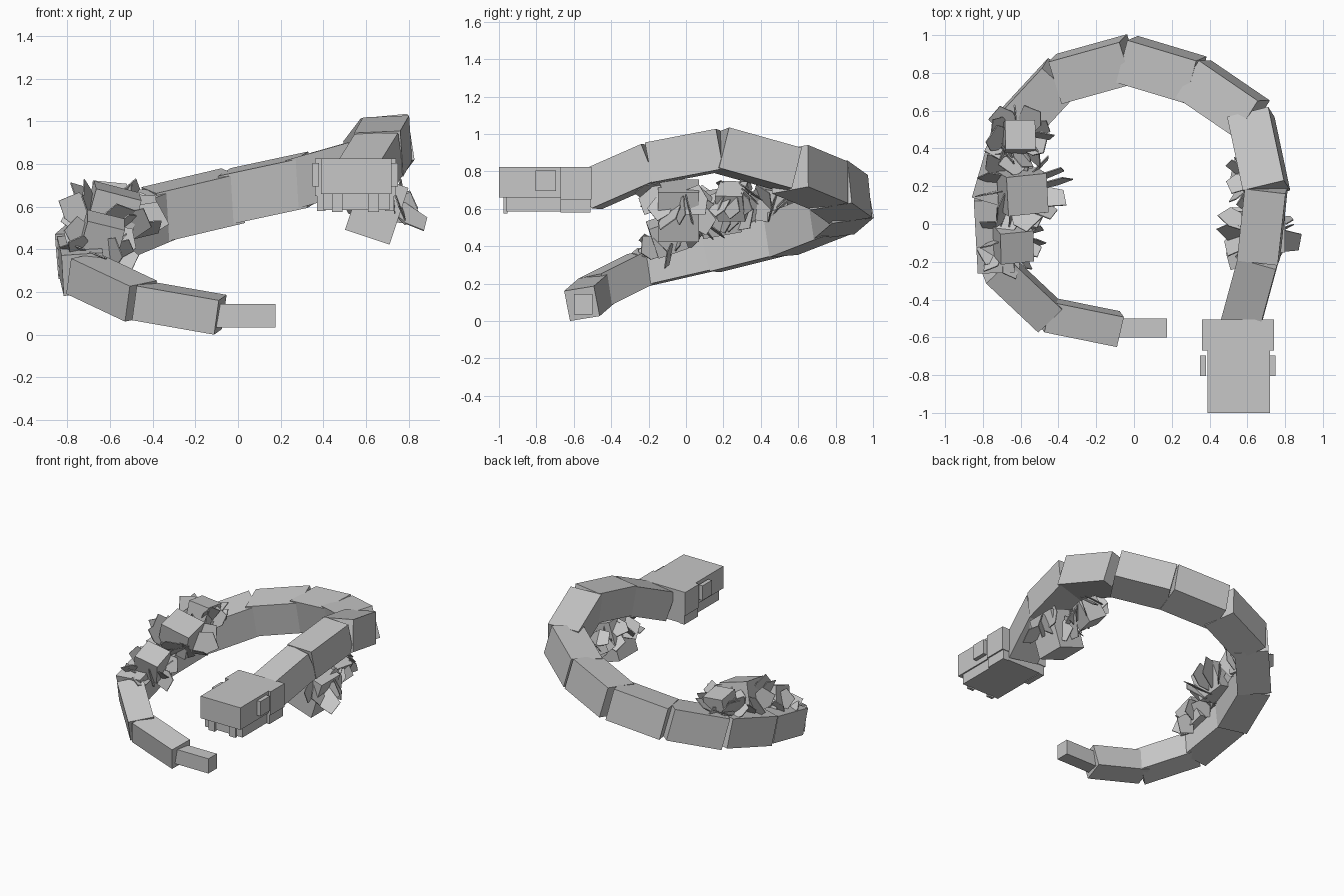
import bpy, bmesh, math, random
from mathutils import Vector, Matrix

if "Cube" in bpy.data.objects:
    bpy.data.objects.remove(bpy.data.objects["Cube"])
random.seed(11)

GREY = (0.57, 0.57, 0.57, 1)
mat = bpy.data.materials.new("stone_grey")
mat.use_nodes = True
mat.diffuse_color = GREY
mat.node_tree.nodes["Principled BSDF"].inputs["Base Color"].default_value = GREY


def finish(name, bm):
    me = bpy.data.meshes.new(name)
    bm.to_mesh(me)
    bm.free()
    me.materials.append(mat)
    ob = bpy.data.objects.new(name, me)
    bpy.context.collection.objects.link(ob)
    return ob


def box(name, centre, size, rot=Matrix()):
    bm = bmesh.new()
    m = Matrix.Translation(centre) @ rot.to_4x4() @ Matrix.Diagonal((*size, 1))
    bmesh.ops.create_cube(bm, size=1, matrix=m)
    return finish(name, bm)


def span(name, lo, hi):
    lo, hi = Vector(lo), Vector(hi)
    return box(name, (lo + hi) / 2, hi - lo)


def frame(along, up):
    """Rotation with y running along a direction and z near up."""
    y = along.normalized()
    x = y.cross(up).normalized()
    return Matrix((x, y, x.cross(y))).transposed()


# Body: a coiled chain of blocks, each joint is (position, thickness)
joints = [
    ((0.57, -0.51, 0.70), 0.205), ((0.66, -0.18, 0.845), 0.215),
    ((0.70, 0.185, 0.915), 0.22), ((0.62, 0.56, 0.81), 0.23),
    ((0.32, 0.765, 0.725), 0.235), ((-0.03, 0.87, 0.65), 0.235),
    ((-0.39, 0.77, 0.565), 0.235), ((-0.64, 0.5, 0.46), 0.225),
    ((-0.745, 0.14, 0.37), 0.205), ((-0.725, -0.23, 0.285), 0.185),
    ((-0.46, -0.48, 0.16), 0.17), ((-0.09, -0.555, 0.095), 0.16),
]
lean = Vector((-0.06, -0.15, 1))
for i in range(len(joints) - 1):
    a, b = Vector(joints[i][0]), Vector(joints[i + 1][0])
    thick = (joints[i][1] + joints[i + 1][1]) / 2
    box(f"body_block_{i + 1}", (a + b) / 2,
        (thick, (b - a).length + 0.015, thick), frame(b - a, lean))
span("tail_tip", (-0.12, -0.6, 0.035), (0.175, -0.5, 0.145))

# Head
span("snout", (0.39, -1, 0.66), (0.72, -0.66, 0.825))
span("head_back", (0.36, -0.67, 0.65), (0.74, -0.505, 0.825))
span("jaw", (0.40, -0.96, 0.585), (0.71, -0.51, 0.66))
for side, s in (("right", -1), ("left", 1)):
    box(f"{side}_eye", (0.55 + s * 0.185, -0.75, 0.75), (0.03, 0.11, 0.11))
    box(f"{side}_jaw_hinge", (0.55 + s * 0.16, -0.59, 0.63), (0.04, 0.16, 0.1))
    box(f"{side}_fang", (0.55 + s * 0.085, -0.965, 0.62), (0.05, 0.02, 0.09))


def shard(bm, root, out, length, width):
    """A thin kite-like plate growing from root."""
    rot = frame(out, Vector([random.uniform(-1, 1) for _ in range(3)]))
    outline = ((-0.4, 0), (0.4, 0), (0.5, 0.55), (0.2, 1), (-0.5, 0.75))
    verts = [bm.verts.new(Vector(root) + rot @ Vector((u * width, v * length, 0)))
             for u, v in outline]
    face = bm.faces.new(verts)
    ext = bmesh.ops.extrude_face_region(bm, geom=[face])
    tops = [v for v in ext["geom"] if isinstance(v, bmesh.types.BMVert)]
    bmesh.ops.translate(bm, verts=tops, vec=rot @ Vector((0, 0, 0.006)))


def cluster(name, centre, size, axis, count, reach, tilt):
    """A block in a collar of shards that fan around an axis."""
    axis = Vector(axis).normalized()
    rot = frame(axis, Vector((0, 1, 0)))
    box(f"{name}_block", centre, size, rot @ Matrix.Rotation(tilt, 3, 'Y'))
    bm = bmesh.new()
    for i in range(count):
        t = math.tau * (i + random.uniform(-0.3, 0.3)) / count
        ring = rot @ Vector((math.cos(t), 0, math.sin(t)))
        root = Vector(centre) + ring * size[0] * 0.4 - axis * size[1] * random.uniform(0.1, 0.6)
        shard(bm, root, ring * 0.8 + axis * random.uniform(0.2, 1.2),
              reach * random.uniform(0.8, 1.1), reach * random.uniform(0.65, 0.95))
    bmesh.ops.recalc_face_normals(bm, faces=bm.faces)
    finish(f"{name}_shards", bm)


# Shard clusters: upright on the rear coil, hanging below the neck
cluster("rear_cluster_front", (-0.64, -0.1, 0.46), (0.18, 0.17, 0.17), (0.25, -0.3, 0.9), 12, 0.15, 0.1)
cluster("rear_cluster_middle", (-0.59, 0.17, 0.58), (0.22, 0.2, 0.21), (0.25, -0.15, 0.9), 15, 0.18, 0.1)
cluster("rear_cluster_back", (-0.61, 0.46, 0.62), (0.16, 0.17, 0.16), (0.1, 0.15, 1), 14, 0.16, 0.0)
cluster("neck_cluster_front", (0.65, -0.04, 0.59), (0.22, 0.28, 0.22), (-0.3, 0, -0.9), 16, 0.17, 0.0)
cluster("neck_cluster_back", (0.62, 0.25, 0.64), (0.15, 0.16, 0.15), (-0.5, 0.1, -0.8), 11, 0.13, 0.2)
